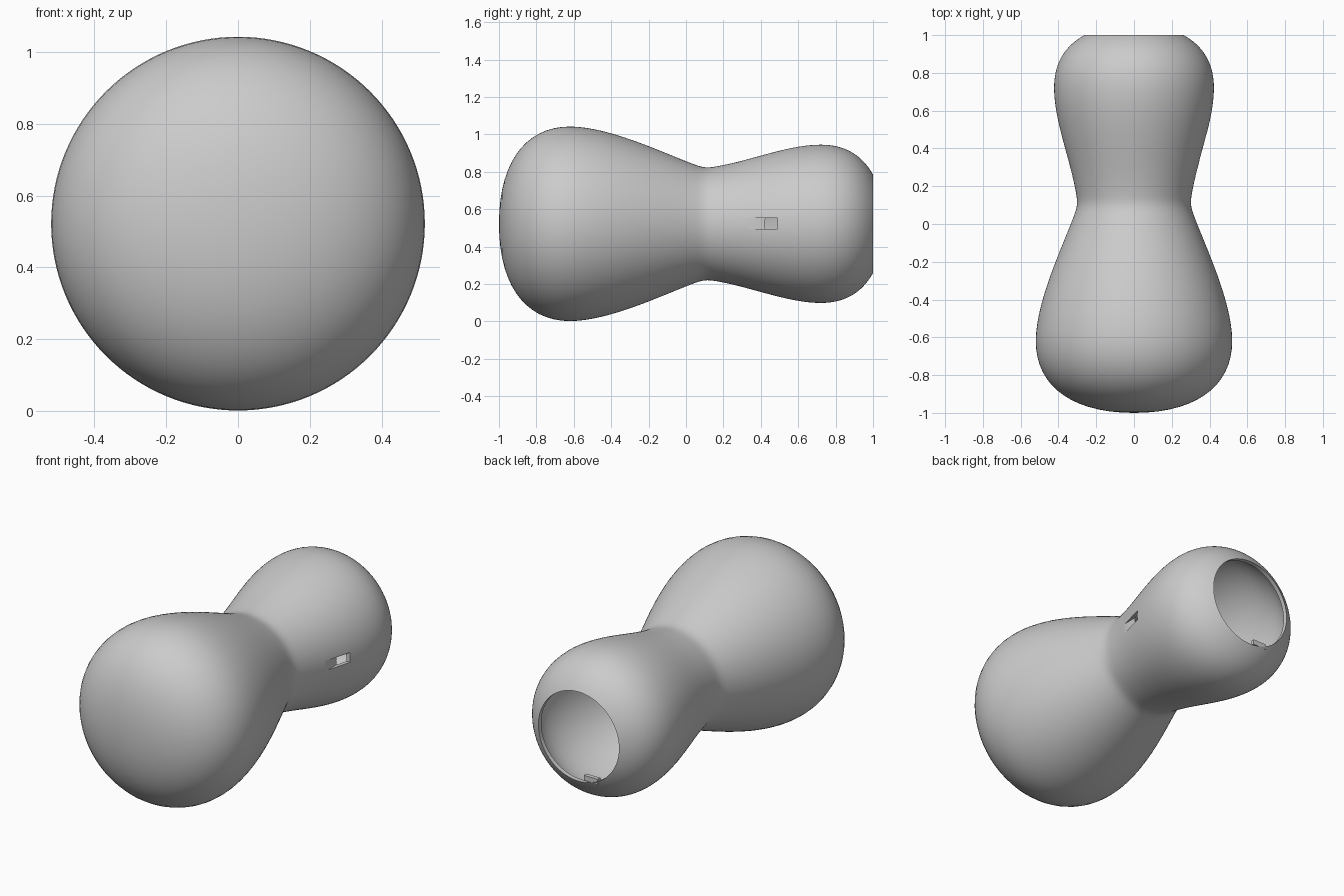
import bpy, bmesh, math
from mathutils import Vector
from mathutils.geometry import interpolate_bezier

cube = bpy.data.objects.get("Cube")
if cube:
    bpy.data.objects.remove(cube, do_unlink=True)

AXIS_Z = 0.522   # height of the turning axis
WALL = 0.022     # shell thickness
MOUTH = 0.263    # radius of the rear opening
SIDES = 128

grey = bpy.data.materials.new("plain grey")
grey.use_nodes = True
grey.diffuse_color = (0.6, 0.6, 0.6, 1)
grey.node_tree.nodes["Principled BSDF"].inputs["Base Color"].default_value = (0.6, 0.6, 0.6, 1)


def make_object(name, bm):
    bmesh.ops.recalc_face_normals(bm, faces=bm.faces)
    mesh = bpy.data.meshes.new(name)
    bm.to_mesh(mesh)
    bm.free()
    mesh.materials.append(grey)
    ob = bpy.data.objects.new(name, mesh)
    bpy.context.collection.objects.link(ob)
    return ob


def make_box(name, low, high):
    low, high = Vector(low), Vector(high)
    bm = bmesh.new()
    bmesh.ops.create_cube(bm, size=1)
    bmesh.ops.scale(bm, vec=high - low, verts=bm.verts)
    bmesh.ops.translate(bm, vec=(low + high) / 2, verts=bm.verts)
    return make_object(name, bm)


# Outer profile as (y, radius) Bezier spans, front pole to rear mouth
spans = [
    ((-1, 0), (-1, 0.34), (-0.85, 0.52), (-0.62, 0.52)),
    ((-0.62, 0.52), (-0.4, 0.52), (-0.08, 0.36), (0.06, 0.312)),
    ((0.06, 0.312), (0.1, 0.299), (0.12, 0.299), (0.17, 0.308)),
    ((0.17, 0.308), (0.35, 0.34), (0.55, 0.423), (0.72, 0.423)),
    ((0.72, 0.423), (0.86, 0.423), (0.945, 0.36), (1, MOUTH)),
]
outer = [Vector(spans[0][0])]
for span in spans:
    outer += [p.to_2d() for p in interpolate_bezier(*[Vector((*p, 0)) for p in span], 16)[1:]]

# Inner profile, offset by the wall thickness, stopping at the mouth radius
inner = [Vector((-1 + WALL, 0))]
for before, here, after in zip(outer, outer[1:], outer[2:]):
    along = (after - before).normalized()
    p = here + Vector((along.y, -along.x)) * WALL
    if p.y > MOUTH or p.x < 0.9:
        inner.append(p)
inner.append(Vector((1 - WALL * 1.2, MOUTH)))

# Turn the closed profile into a hollow body
bm = bmesh.new()
profile = outer + inner[::-1]
verts = [bm.verts.new((0, p.x, AXIS_Z + p.y)) for p in profile]
edges = [bm.edges.new(pair) for pair in zip(verts, verts[1:])]
bmesh.ops.spin(bm, geom=verts + edges, cent=(0, 0, AXIS_Z), axis=(0, 1, 0),
               angle=math.tau, steps=SIDES, use_merge=True)
bmesh.ops.remove_doubles(bm, verts=bm.verts, dist=0.0002)
body = make_object("hollow_body", bm)

# Side slot: a flat-floored cut that breaks through the wall at its rear end
cutter = make_box("slot_cutter", (0.347, 0.25, 0.495), (0.6, 0.49, 0.552))
cutter.hide_render = True
cut = body.modifiers.new("slot", "BOOLEAN")
cut.object = cutter
cut.operation = "DIFFERENCE"
cut.solver = "EXACT"
bpy.ops.object.select_all(action="DESELECT")
bpy.context.view_layer.objects.active = body
body.select_set(True)
bpy.ops.object.modifier_apply(modifier="slot")
bpy.data.objects.remove(cutter, do_unlink=True)
bpy.ops.object.shade_smooth_by_angle(angle=math.radians(30))

# Small tab on the lower lip of the mouth
make_box("mouth_tab", (-0.12, 0.97, 0.27), (-0.03, 0.995, 0.3))
